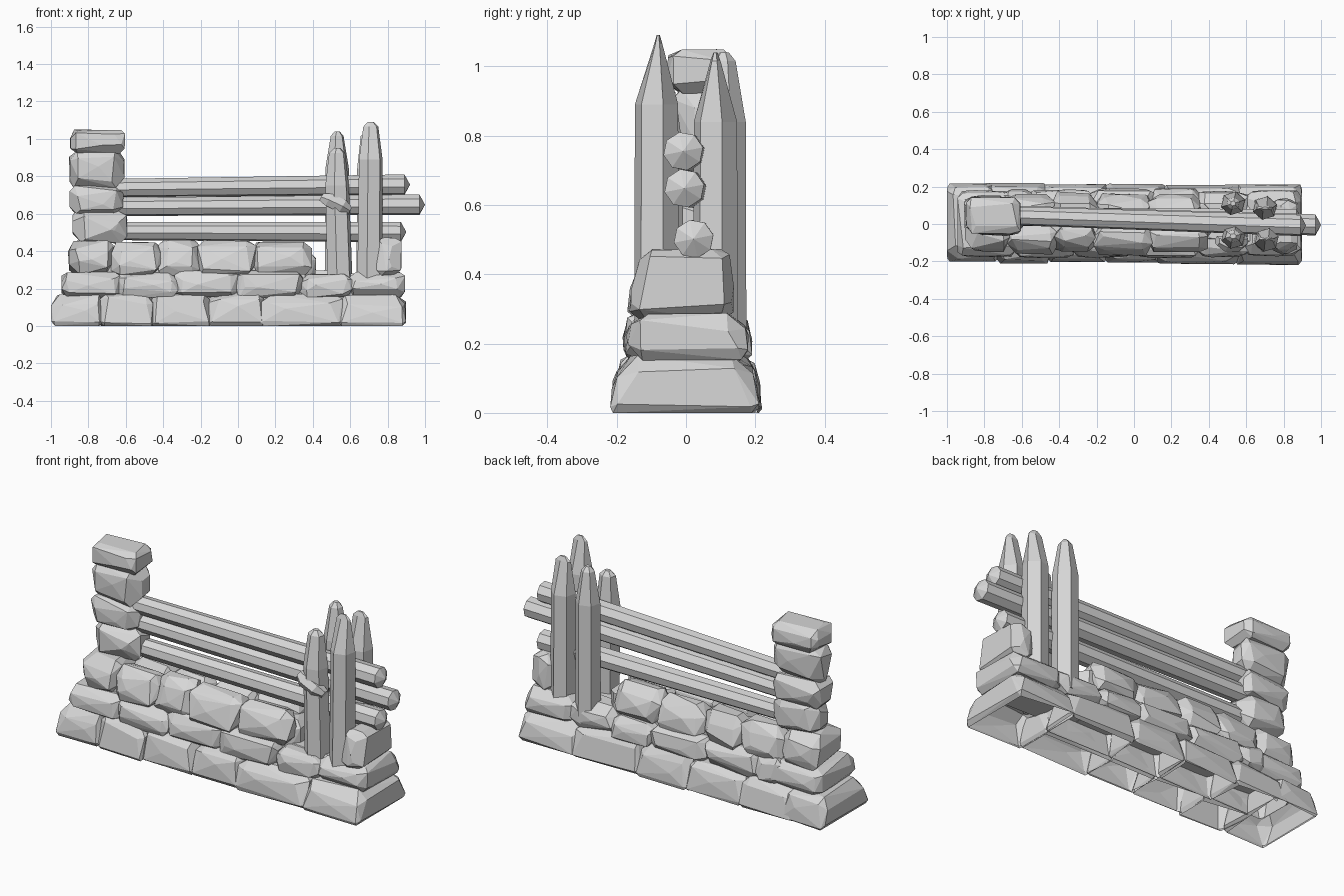
import bpy, bmesh, math, random
from mathutils import Vector

cube = bpy.data.objects.get("Cube")
if cube:
    bpy.data.objects.remove(cube, do_unlink=True)

random.seed(5)
grey = bpy.data.materials.new("stone_grey")
grey.use_nodes = True
colour = (0.68, 0.68, 0.68, 1)
grey.diffuse_color = colour
grey.node_tree.nodes["Principled BSDF"].inputs["Base Color"].default_value = colour


def finish(name, bm):
    bmesh.ops.recalc_face_normals(bm, faces=bm.faces[:])
    mesh = bpy.data.meshes.new(name)
    bm.to_mesh(mesh)
    bm.free()
    mesh.materials.append(grey)
    obj = bpy.data.objects.new(name, mesh)
    bpy.context.collection.objects.link(obj)
    return obj


def stone(name, xs, ys, zs, lean=(0, 0), open_base=False, rounding=1.0):
    """Irregular chamfered block; lean pulls in the upper front and back."""
    lo = Vector((xs[0], ys[0], zs[0]))
    hi = Vector((xs[1], ys[1], zs[1]))
    mid, half = (lo + hi) / 2, (hi - lo) / 2
    chamfer = min(half) * Vector((rounding, rounding, 1))
    bm = bmesh.new()
    for sx in (-1, 1):
        for sy in (-1, 1):
            for sz in (-1, 1):
                for axis in range(3):
                    p = Vector((sx, sy, sz))
                    on_ground = open_base and sz < 0
                    for k in range(3):
                        inset = random.uniform(0.25, 0.8) if k != axis else random.uniform(0, 0.08)
                        p[k] *= half[k] - chamfer[k] * inset * (0.4 if on_ground else 1)
                    p += mid
                    if on_ground and axis == 2:
                        p.z = zs[0]
                    height = (p.z - zs[0]) / (zs[1] - zs[0])
                    p.y += height * (lean[0] if sy < 0 else -lean[1])
                    bm.verts.new(p)
    # Slight swell in the middle of the front and back faces
    for sy, pull in ((-1, lean[0]), (1, -lean[1])):
        bm.verts.new(mid + Vector((random.uniform(-0.4, 0.4) * half.x,
                                   sy * (half.y + 0.004) + pull * 0.4,
                                   random.uniform(-0.4, 0.2) * half.z)))
    hull = bmesh.ops.convex_hull(bm, input=bm.verts[:])
    loose = {v for v in hull["geom_interior"] if isinstance(v, bmesh.types.BMVert)}
    bmesh.ops.delete(bm, geom=list(loose), context='VERTS')
    bmesh.ops.dissolve_limit(bm, angle_limit=0.1, verts=bm.verts[:], edges=bm.edges[:])
    if open_base:
        base = [f for f in bm.faces if f.calc_center_median().z < zs[0] + 0.005]
        bmesh.ops.delete(bm, geom=base, context='FACES')
    return finish(name, bm)


def loft(name, rings, sides, u, v, turn=0.0):
    """Skin a shaft through rings of (centre, radius along u, radius along v)."""
    bm = bmesh.new()
    u, v = Vector(u), Vector(v)
    loops = []
    for centre, ru, rv in rings:
        angles = [turn + math.tau * i / sides for i in range(sides)]
        loops.append([bm.verts.new(Vector(centre) + u * ru * math.cos(a) + v * rv * math.sin(a))
                      for a in angles])
    for a, b in zip(loops, loops[1:]):
        for i in range(sides):
            j = (i + 1) % sides
            bm.faces.new((a[i], a[j], b[j], b[i]))
    bm.faces.new(loops[0])
    bm.faces.new(loops[-1])
    bmesh.ops.remove_doubles(bm, verts=bm.verts[:], dist=0.002)
    return finish(name, bm)


def course(name, edges, outer, zs, lean, side, open_base=False):
    """A row of stones along one side of the wall (side -1 front, 1 back)."""
    for i, (a, b) in enumerate(zip(edges, edges[1:])):
        out = outer + random.uniform(-0.008, 0.008)
        ys = (-out, 0) if side < 0 else (0, out)
        top = zs[1] + random.uniform(-0.012, 0.012)
        stone(f"{name}_{i + 1}", (a - 0.01, b + 0.01), ys, (zs[0], top),
              (lean, 0) if side < 0 else (0, lean), open_base)


# Wall courses, front and back
course("front_base_stone", (-0.73, -0.46, -0.15, 0.13, 0.55), 0.213, (0, 0.17), 0.025, -1, True)
course("back_base_stone", (-0.8, -0.48, -0.15, 0.16, 0.56), 0.22, (0, 0.17), 0.025, 1, True)
course("front_middle_stone", (-0.64, -0.33, -0.01, 0.34, 0.6), 0.18, (0.15, 0.29), 0.015, -1)
course("back_middle_stone", (-0.7, -0.55, -0.23, 0.1, 0.34, 0.6), 0.187, (0.15, 0.29), 0.015, 1)
course("front_upper_stone", (-0.67, -0.42, -0.21, 0.09, 0.39), 0.168, (0.27, 0.455), 0.045, -1)
course("back_upper_stone", (-0.68, -0.43, -0.19, 0.08, 0.35), 0.173, (0.27, 0.445), 0.045, 1)

# Full-depth stones at the wall ends
stone("left_base_end", (-1.0, -0.72), (-0.205, 0.22), (0, 0.17), (0.025, 0.025), True)
stone("left_middle_end", (-0.945, -0.63), (-0.178, 0.183), (0.15, 0.29), (0.015, 0.015))
stone("left_upper_end", (-0.91, -0.66), (-0.16, 0.16), (0.27, 0.46), (0.035, 0.025))
stone("right_base_end", (0.54, 0.9), (-0.222, 0.215), (0, 0.17), (0.03, 0.03), True)
stone("right_middle_end", (0.59, 0.895), (-0.175, 0.183), (0.15, 0.29), (0.015, 0.015))
stone("right_upper_end", (0.74, 0.875), (-0.168, 0.138), (0.265, 0.475), (0.035, 0.01))

# Rubble filling between the faces
stone("wall_core", (-0.85, 0.42), (-0.11, 0.11), (0.12, 0.4))
stone("low_core", (0.3, 0.8), (-0.12, 0.12), (0.12, 0.28))

# Stacked pillar
for i, (x0, x1, y0, y1, z0, z1) in enumerate((
        (-0.89, -0.59, -0.06, 0.13, 0.44, 0.625), (-0.9, -0.61, -0.05, 0.13, 0.6, 0.755),
        (-0.905, -0.605, -0.045, 0.125, 0.735, 0.94), (-0.9, -0.605, -0.055, 0.145, 0.92, 1.05))):
    stone(f"pillar_stone_{i + 1}", (x0, x1), (y0, y1), (z0, z1), rounding=1.1)

# Rails with pointed ends
for name, tip, left, right in (("top_rail", 0.92, (0.045, 0.737), (-0.008, 0.755)),
                               ("middle_rail", 1.0, (0.05, 0.637), (-0.005, 0.648)),
                               ("bottom_rail", 0.9, (0.04, 0.508), (0.022, 0.502))):
    loft(name, [((-0.68, *left), 0.05, 0.05), ((tip - 0.03, *right), 0.058, 0.056),
                ((tip, *right), 0.0005, 0.0005)], 8, (0, 1, 0), (0, 0, 1), 0.2)

# Sharpened posts: foot and head position, foot and top height, blunt radii
for name, foot, head, tip_y, z0, z1, bx, by in (
        ("front_left_post", (0.545, -0.075), (0.53, -0.07), -0.065, 0.25, 0.95, 0.045, 0.035),
        ("front_right_post", (0.705, -0.085), (0.71, -0.085), -0.08, 0.25, 1.09, 0.042, 0.012),
        ("back_left_post", (0.53, 0.11), (0.53, 0.11), 0.11, 0.18, 1.04, 0.036, 0.034),
        ("back_right_post", (0.7, 0.085), (0.7, 0.085), 0.085, 0.25, 1.04, 0.046, 0.015)):
    loft(name, [((*foot, z0), 0.07, 0.066), ((*head, z1 - 0.2), 0.066, 0.064),
                ((head[0], tip_y, z1 - 0.025), bx, by), ((head[0], tip_y, z1), bx * 0.4, by * 0.4)],
         6, (1, 0, 0), (0, 1, 0), 0.3)

# Broken branch stub across the front post
loft("branch_stub", [((0.445, -0.09, 0.69), 0.025, 0.025), ((0.485, -0.105, 0.675), 0.042, 0.042),
                     ((0.56, -0.105, 0.64), 0.042, 0.042), ((0.6, -0.09, 0.615), 0.025, 0.025)],
     6, (0, 1, 0), (0.5, 0, 0.86))
